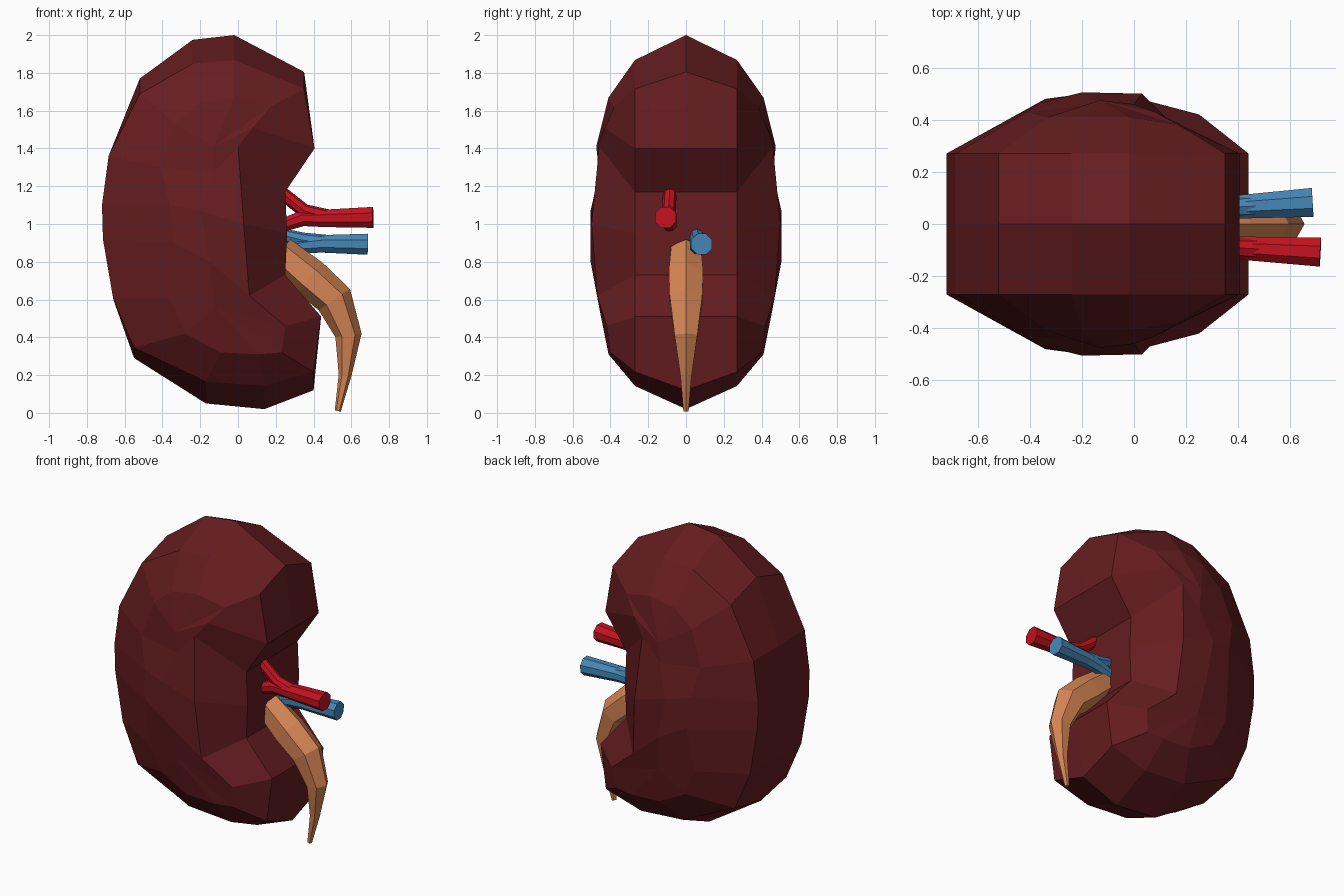
import bpy, bmesh, math
from mathutils import Vector


def finish(name, bm, color):
    bmesh.ops.recalc_face_normals(bm, faces=bm.faces[:])
    me = bpy.data.meshes.new(name)
    bm.to_mesh(me)
    bm.free()
    mat = bpy.data.materials.new(name + "_colour")
    mat.diffuse_color = (*color, 1)
    me.materials.append(mat)
    ob = bpy.data.objects.new(name, me)
    bpy.context.collection.objects.link(ob)
    return ob


def tube(bm, path, sides, phase=0.0):
    """Tapered tube; path entries are (x, y, z, radius)."""
    pts = [Vector(p[:3]) for p in path]
    rings = []
    for i, p in enumerate(pts):
        t = (pts[min(i + 1, len(pts) - 1)] - pts[max(i - 1, 0)]).normalized()
        a = Vector((0, 1, 0))
        a = (a - t * a.dot(t)).normalized()
        b = t.cross(a)
        ring = []
        for k in range(sides):
            w = 2 * math.pi * k / sides + phase
            ring.append(bm.verts.new(p + (a * math.cos(w) + b * math.sin(w)) * path[i][3]))
        rings.append(ring)
    for r, s in zip(rings, rings[1:]):
        for k in range(sides):
            j = (k + 1) % sides
            bm.faces.new((r[k], r[j], s[j], s[k]))
    bm.faces.new(rings[0])
    bm.faces.new(rings[-1])


# Kidney body: side outline on the middle plane (x, z)
outline = [(-0.02, 2.0), (-0.24, 1.975), (-0.52, 1.77), (-0.685, 1.36),
           (-0.72, 1.10), (-0.715, 0.92), (-0.66, 0.60), (-0.55, 0.29),
           (-0.17, 0.05), (0.14, 0.02), (0.40, 0.12), (0.44, 0.51),
           (0.25, 0.73), (0.26, 0.95), (0.25, 1.17), (0.405, 1.40), (0.35, 1.805)]
# Shoulder ring on each broad face (x, y, z)
shoulder = [(-0.02, .41, 1.67), (-0.20, .41, 1.64), (-0.33, .41, 1.53), (-0.41, .43, 1.30),
            (-0.36, .465, 1.10), (-0.34, .48, 0.90), (-0.36, .43, 0.60), (-0.28, .41, 0.42),
            (-0.09, .41, 0.32), (0.11, .41, 0.31), (0.23, .40, 0.32), (0.25, .42, 0.46),
            (0.06, .47, 0.62), (0.03, .50, 1.00), (0.0, .46, 1.41), (0.08, .43, 1.51),
            (0.17, .38, 1.62)]
# Crest of each broad face, and which crest point each shoulder point meets
crest = [(-0.13, .475, 1.41), (-0.13, .46, 1.27), (-0.20, .505, 1.07),
         (-0.15, .505, 0.80), (-0.12, .46, 0.56)]
meets = [int(c) for c in "00012344444432100"]


def band_z(z):
    if z > 1.4:
        return 1.4 + (z - 1.4) * 0.78
    return 0.51 - (0.51 - z) * 0.75 if z < 0.51 else z


bm = bmesh.new()
mid = [bm.verts.new((x, 0, z)) for x, z in outline]
n = len(outline)
for s in (-1, 1):
    edge = [bm.verts.new((x, 0.27 * s, band_z(z))) for x, z in outline]
    ring = [bm.verts.new((x, y * s, z)) for x, y, z in shoulder]
    top = [bm.verts.new((x, y * s, z)) for x, y, z in crest]
    inner = [top[m] for m in meets]
    for a, b in ((mid, edge), (edge, ring), (ring, inner)):
        for i in range(n):
            j = (i + 1) % n
            quad = [a[i], a[j], b[j]]
            if b[i] is not b[j]:
                quad.append(b[i])
            bm.faces.new(quad)
finish("kidney_body", bm, (0.13, 0.012, 0.014))

# Forked artery
bm = bmesh.new()
tube(bm, [(0.715, -.108, 1.035, .06), (0.46, -.095, 1.03, .05), (0.34, -.09, 1.03, .045),
          (0.20, -.085, 0.98, .035)], 8, math.pi / 8)
tube(bm, [(0.47, -.096, 1.035, .044), (0.35, -.09, 1.07, .037), (0.20, -.085, 1.19, .035)], 8)
finish("artery", bm, (0.55, 0.006, 0.014))

# Forked vein
bm = bmesh.new()
tube(bm, [(0.685, .083, 0.893, .06), (0.44, .068, 0.895, .05), (0.34, .063, 0.885, .045),
          (0.20, .055, 0.85, .037)], 8, math.pi / 8)
tube(bm, [(0.46, .069, 0.9, .044), (0.34, .063, 0.915, .04), (0.20, .055, 0.95, .035)], 8)
finish("vein", bm, (0.06, 0.24, 0.47))

# Ureter curving down to a thin tip
bm = bmesh.new()
tube(bm, [(0.22, 0, 0.85, .09), (0.38, 0, 0.715, .105), (0.51, 0, 0.60, .10),
          (0.585, 0, 0.41, .07), (0.567, 0, 0.20, .034), (0.528, 0, 0.01, .016)], 6, math.pi / 6)
finish("ureter", bm, (0.68, 0.24, 0.09))
